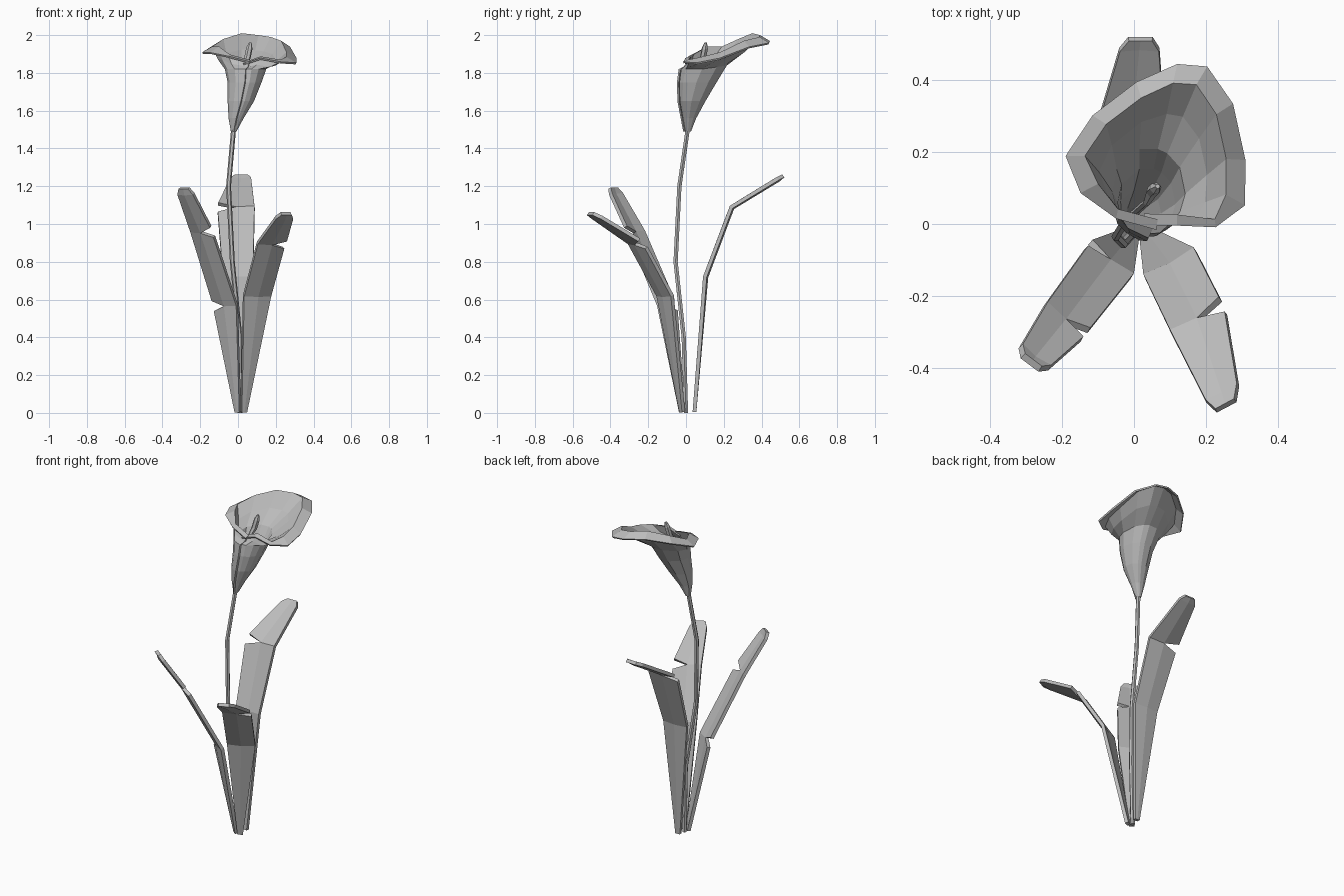
import bpy, bmesh, math
from mathutils import Vector

if "Cube" in bpy.data.objects:
    bpy.data.objects.remove(bpy.data.objects["Cube"], do_unlink=True)

GREY = (0.5, 0.5, 0.5, 1)
grey = bpy.data.materials.new("plain_grey")
grey.use_nodes = True
grey.diffuse_color = GREY
grey.node_tree.nodes["Principled BSDF"].inputs["Base Color"].default_value = GREY


def finish(name, bm, thickness, offset):
    """Turn a sheet into a solid object."""
    mesh = bpy.data.meshes.new(name)
    bm.to_mesh(mesh)
    bm.free()
    mesh.materials.append(grey)
    obj = bpy.data.objects.new(name, mesh)
    bpy.context.collection.objects.link(obj)
    solid = obj.modifiers.new("thickness", 'SOLIDIFY')
    solid.thickness = thickness
    solid.offset = offset
    return obj


def tube(name, points, depth):
    """Low-poly tube along points of (x, y, z, radius factor)."""
    curve = bpy.data.curves.new(name, 'CURVE')
    curve.dimensions = '3D'
    curve.bevel_depth = depth
    curve.bevel_resolution = 1
    curve.use_fill_caps = True
    spline = curve.splines.new('POLY')
    spline.points.add(len(points) - 1)
    for p, (x, y, z, r) in zip(spline.points, points):
        p.co = (x, y, z, 1)
        p.radius = r
    spline.use_smooth = False
    curve.materials.append(grey)
    obj = bpy.data.objects.new(name, curve)
    bpy.context.collection.objects.link(obj)
    bpy.ops.object.select_all(action='DESELECT')
    obj.select_set(True)
    bpy.context.view_layer.objects.active = obj
    bpy.ops.object.convert(target='MESH')


def leaf(name, stations, across, notches):
    """Creased strip; notches maps a station to the side that is slit there."""
    bm = bmesh.new()
    across = Vector(across).normalized()
    centres = [Vector(s[:3]) for s in stations]
    cache = {}

    def vert(i, side, toward):
        slit = notches.get(i) == side and side != 0
        key = (i, side, toward if slit else 0)
        if key not in cache:
            co = centres[i] + across * side * stations[i][3]
            if slit:
                co += (centres[i + toward] - centres[i]).normalized() * 0.03
            if side == 0 and 0 < i < len(stations) - 1:
                axis = centres[i + 1] - centres[i - 1]
                co += across.cross(axis).normalized() * 0.008
            cache[key] = bm.verts.new(co)
        return cache[key]

    for i in range(len(stations) - 1):
        for a, b in ((-1, 0), (0, 1)):
            bm.faces.new((vert(i, a, 1), vert(i, b, 1),
                          vert(i + 1, b, -1), vert(i + 1, a, -1)))
    finish(name, bm, 0.02, 0)


# Leaves: centre x, y, z and half width at each station
leaf("right_leaf", [(0, -0.02, 0.005, 0.015), (-0.065, -0.1, 0.57, 0.075),
                    (-0.19, -0.265, 0.96, 0.07), (-0.275, -0.37, 1.16, 0.05),
                    (-0.285, -0.385, 1.19, 0.03)],
     (0.8, -0.6, 0), {1: -1, 2: 1})
leaf("left_leaf", [(0.03, -0.02, 0.005, 0.015), (0.1, -0.11, 0.62, 0.08),
                   (0.175, -0.262, 0.9, 0.082), (0.245, -0.47, 1.035, 0.05),
                   (0.255, -0.505, 1.055, 0.03)],
     (0.88, 0.47, 0), {2: 1})
leaf("back_leaf", [(0.02, 0.045, 0.005, 0.015), (0, 0.1, 0.72, 0.08),
                   (-0.01, 0.24, 1.09, 0.098), (0.015, 0.485, 1.24, 0.055),
                   (0.018, 0.515, 1.255, 0.033)],
     (-1, 0, 0), {2: 1})

# Stem and inner spike
tube("stem", [(0.01, 0, 0, 1), (0.01, -0.012, 0.4, 1), (-0.03, -0.055, 0.8, 1),
              (-0.05, -0.035, 1.2, 1), (-0.022, 0.012, 1.52, 1)], 0.013)
tube("flower_spike", [(-0.01, 0.02, 1.6, 0.6), (0.035, 0.06, 1.83, 0.6),
                      (0.05, 0.09, 1.88, 1), (0.06, 0.1, 1.93, 1),
                      (0.066, 0.105, 1.96, 0.4)], 0.017)

# Flower funnel: drooping rim from the front seam round by the left side
rim = [Vector(p) for p in (
    (0.03, 0, 1.84), (0.12, 0, 1.87), (0.225, -0.005, 1.85),
    (0.305, 0.055, 1.845), (0.305, 0.18, 1.87), (0.27, 0.335, 1.93),
    (0.2, 0.435, 1.95), (0.12, 0.44, 1.96), (0.01, 0.39, 1.97),
    (-0.11, 0.3, 1.94), (-0.185, 0.19, 1.9), (-0.145, 0.09, 1.9),
    (-0.05, 0.02, 1.88))]
# Height, then x and y limits of each cross-section
sections = [(1.49, -0.038, -0.008, -0.003, 0.027), (1.56, -0.05, 0.03, -0.017, 0.055),
            (1.65, -0.055, 0.085, -0.035, 0.105), (1.75, -0.055, 0.125, -0.038, 0.165),
            (1.82, -0.07, 0.15, -0.03, 0.22)]
middle = Vector((0.06, 0.2, 0))


def funnel_column(point):
    flat = Vector((point.x, point.y, 0)) - middle
    angle = math.atan2(flat.y, flat.x)
    column = []
    for z, x0, x1, y0, y1 in sections:
        column.append(Vector(((x0 + x1) / 2 + (x1 - x0) / 2 * math.cos(angle),
                              (y0 + y1) / 2 + (y1 - y0) / 2 * math.sin(angle), z)))
    back = max(0, math.sin(angle))
    column[-1].z += 0.02 * back
    crest = point - flat * 0.2 + Vector((0, 0, 0.03))
    if point.y < 0.03:
        crest = point + Vector((0, 0.02, 0.01))
    column.append(column[-1].lerp(crest, 0.55) - Vector((0, 0, 0.01)))
    return column + [crest, point]


columns = [funnel_column(p) for p in rim]
# One extra column closes the seam and laps over the front
lap = [a.lerp(b, 0.35) + Vector((0, -0.012, 0)) for a, b in zip(columns[0], columns[1])]
columns.append(lap)
bm = bmesh.new()
grid = [[bm.verts.new(co) for co in column] for column in columns]
for left, right in zip(grid, grid[1:]):
    for j in range(len(left) - 1):
        bm.faces.new((left[j], right[j], right[j + 1], left[j + 1]))
finish("flower_funnel", bm, 0.01, -1)
